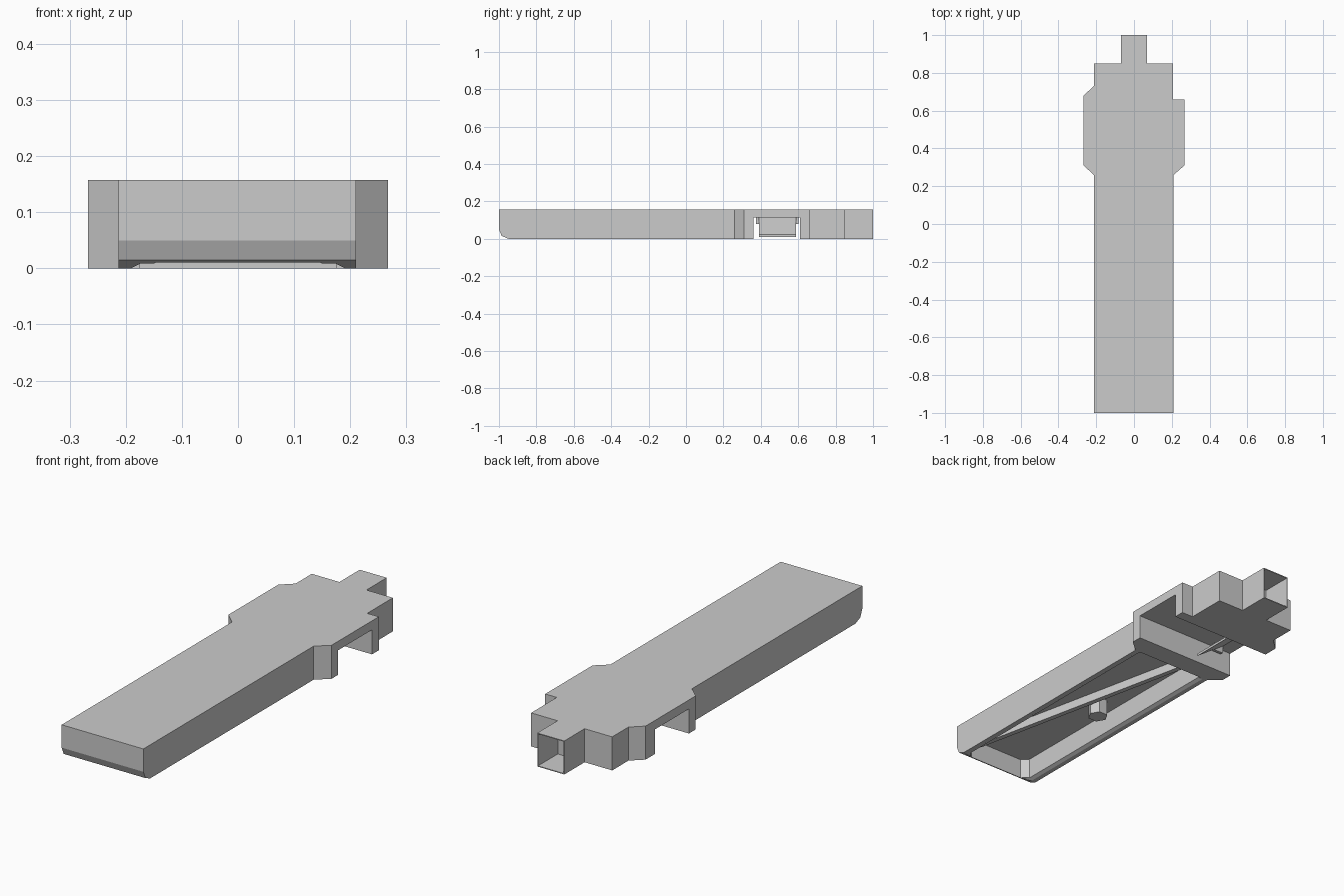
import bpy, bmesh, math
from mathutils import Vector

if "Cube" in bpy.data.objects:
    bpy.data.objects.remove(bpy.data.objects["Cube"])


def prism(name, pts, a, b, axis="z"):
    """Extrude a flat profile from a to b along z (xy profile), x (yz) or y (xz)."""
    place = {"z": lambda p, t: (p[0], p[1], t),
             "x": lambda p, t: (t, p[0], p[1]),
             "y": lambda p, t: (p[0], t, p[1])}[axis]
    bm = bmesh.new()
    face = bm.faces.new([bm.verts.new(place(p, a)) for p in pts])
    out = bmesh.ops.extrude_face_region(bm, geom=[face])
    step = Vector(place((0, 0), b - a))
    bmesh.ops.translate(bm, vec=step,
                        verts=[v for v in out["geom"] if isinstance(v, bmesh.types.BMVert)])
    bmesh.ops.recalc_face_normals(bm, faces=bm.faces)
    mesh = bpy.data.meshes.new(name)
    bm.to_mesh(mesh)
    bm.free()
    obj = bpy.data.objects.new(name, mesh)
    bpy.context.collection.objects.link(obj)
    return obj


def rect(x0, y0, x1, y1):
    return [(x0, y0), (x1, y0), (x1, y1), (x0, y1)]


def cut(target, cutter):
    cutter.hide_render = True
    mod = target.modifiers.new("cut", "BOOLEAN")
    mod.operation = "DIFFERENCE"
    mod.solver = "EXACT"
    mod.object = cutter
    bpy.context.view_layer.objects.active = target
    bpy.ops.object.modifier_apply(modifier=mod.name)
    bpy.data.objects.remove(cutter)


H = 0.157      # overall height
CEIL = 0.105   # ceiling of the long cavity

# Casing, extruded from the top outline
outline = [(-0.213, -1), (0.21, -1), (0.21, 0.26), (0.267, 0.31), (0.267, 0.66),
           (0.207, 0.66), (0.207, 0.85), (0.07, 0.85), (0.07, 1), (-0.07, 1),
           (-0.07, 0.85), (-0.213, 0.85), (-0.213, 0.73), (-0.267, 0.68),
           (-0.267, 0.31), (-0.213, 0.26)]
casing = prism("casing", outline, 0, H)

# Rounded lower front edge
cut(casing, prism("front_edge_cutter",
                  [(-1.1, -0.1), (-1.1, 0.05), (-1, 0.05), (-0.985, 0.015),
                   (-0.95, 0), (-0.95, -0.1)], -0.5, 0.5, "x"))

# Long cavity with clipped front corners
cut(casing, prism("cavity_cutter",
                  [(-0.145, -0.975), (0.145, -0.975), (0.175, -0.945), (0.175, 0.26),
                   (-0.175, 0.26), (-0.175, -0.945)], -0.1, CEIL))

# Sloped lower rim along both sides of the cavity
cut(casing, prism("rim_cutter",
                  [(-0.21, -0.01), (0.21, -0.01), (0.17, 0.0105), (-0.17, 0.0105)],
                  -0.97, 0.255, "y"))

# Crosswise channel through both side walls, and the hollow nose
cut(casing, prism("channel_cutter", rect(0.36, -0.1, 0.61, 0.115), -0.5, 0.5, "x"))
cut(casing, prism("nose_cutter", rect(-0.066, 0.004, 0.066, H - 0.004), 0.854, 1.1, "y"))

# Diagonal rib under the ceiling
a, b = Vector((0.12, -0.95)), Vector((-0.13, 0.21))
side = (b - a).normalized().orthogonal() * 0.012
prism("diagonal_rib", [a + side, a - side, b - side, b + side], 0.065, CEIL + 0.01)

# Six-sided peg
peg = [(-0.08 + 0.045 * math.cos(i * math.pi / 3),
        -0.35 + 0.045 * math.sin(i * math.pi / 3)) for i in range(6)]
prism("peg", peg, 0.03, CEIL + 0.01)

# Sloping spring leaf and its two hinge tabs in the channel
prism("spring_leaf", [(-0.05, 0.01), (-0.05, 0.022), (-0.19, 0.12), (-0.205, 0.12)],
      0.39, 0.587, "y")
for name, y in (("hinge_tab_front", 0.375), ("hinge_tab_back", 0.588)):
    prism(name, rect(-0.2, y, -0.15, y + 0.014), 0.08, 0.12)
